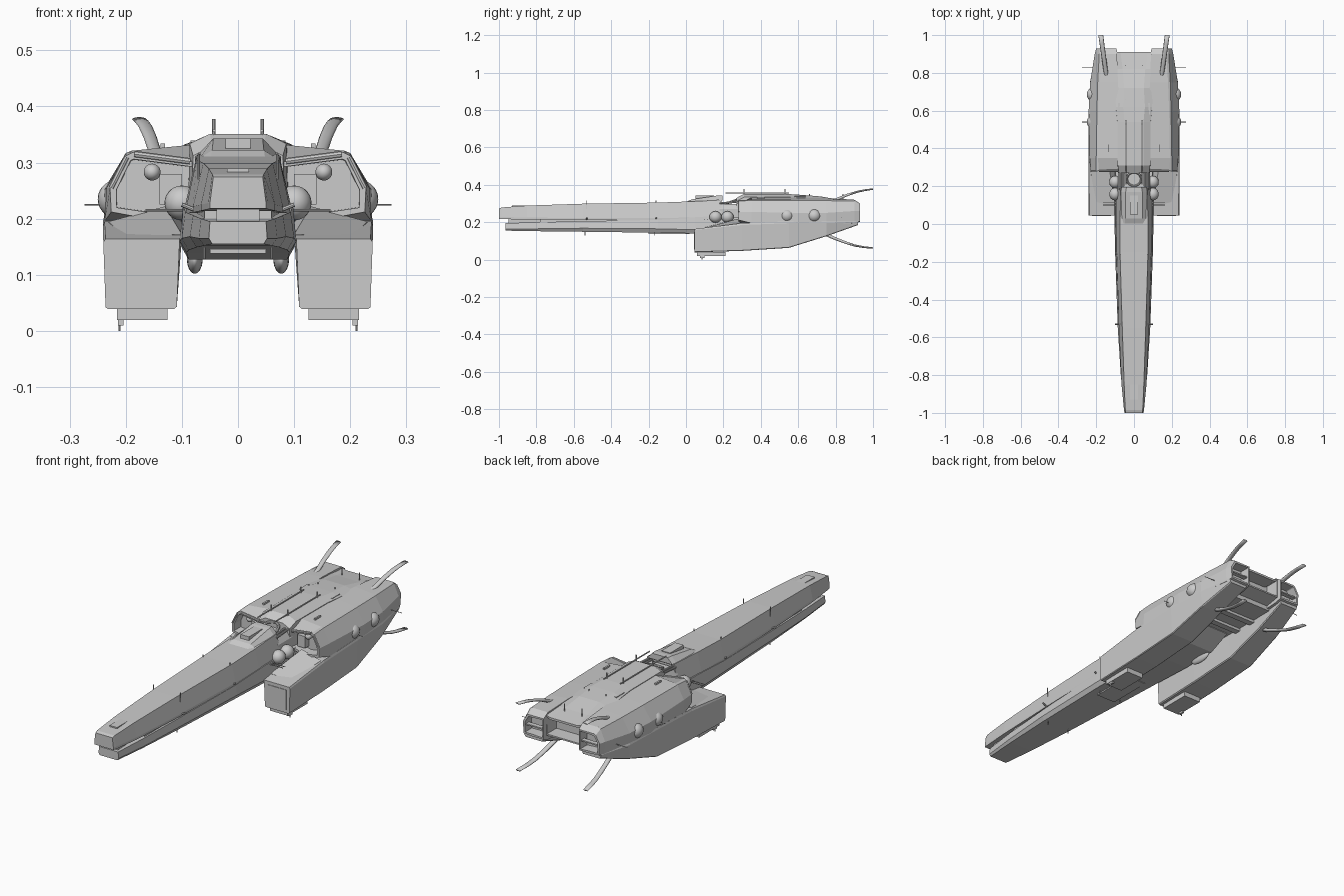
import bpy, bmesh, math
from mathutils import Vector


def finish(bm, name, mirror=False, smooth=False):
    bmesh.ops.recalc_face_normals(bm, faces=bm.faces[:])
    me = bpy.data.meshes.new(name)
    bm.to_mesh(me)
    bm.free()
    ob = bpy.data.objects.new(name, me)
    bpy.context.collection.objects.link(ob)
    if mirror:
        ob.modifiers.new("mirror", 'MIRROR').use_clip = False
    for p in me.polygons:
        p.use_smooth = smooth
    return ob


def loft(name, rings, sym=False, mirror=False, front=None, back=None, smooth=False):
    """Skin cross-sections (y, [(x, z)...]); sym completes half sections; front/back = (inset, depth)."""
    bm = bmesh.new()
    loops = []
    for y, pts in rings:
        pts = list(pts) + ([(-x, z) for x, z in reversed(pts)] if sym else [])
        loops.append([bm.verts.new((x, y, z)) for x, z in pts])
    n = len(loops[0])
    for a, b in zip(loops, loops[1:]):
        for i in range(n):
            bm.faces.new((a[i], a[(i + 1) % n], b[(i + 1) % n], b[i]))
    caps = [bm.faces.new(loops[0]), bm.faces.new(loops[-1])]
    bmesh.ops.recalc_face_normals(bm, faces=bm.faces[:])
    for cap, rec in zip(caps, (front, back)):
        if rec:
            bmesh.ops.inset_region(bm, faces=[cap], thickness=rec[0])
            bmesh.ops.inset_region(bm, faces=[cap], thickness=0.001, depth=-rec[1])
    return finish(bm, name, mirror, smooth)


def box(name, x0, x1, y0, y1, z0, z1, mirror=False):
    r = [(x0, z0), (x1, z0), (x1, z1), (x0, z1)]
    return loft(name, [(y0, r), (y1, r)], mirror=mirror)


def ball(name, c, s):
    bm = bmesh.new()
    bmesh.ops.create_uvsphere(bm, u_segments=24, v_segments=14, radius=1)
    for v in bm.verts:
        v.co = Vector((v.co.x * s[0] + c[0], v.co.y * s[1] + c[1], v.co.z * s[2] + c[2]))
    return finish(bm, name, True, True)


def rod(name, a, b, r=0.002, mirror=True):
    a, b = Vector(a), Vector(b)
    bm = bmesh.new()
    bmesh.ops.create_cone(bm, segments=8, radius1=r, radius2=r, depth=(b - a).length, cap_ends=True)
    q = (b - a).to_track_quat('Z', 'Y')
    for v in bm.verts:
        v.co = q @ v.co + (a + b) / 2
    return finish(bm, name, mirror)


# long upper nose hull
loft("upper_nose", [
    (-1.0, [(.044, .274), (.05, .228), (.05, .218)]),
    (-.985, [(.046, .279), (.053, .228), (.053, .217)]),
    (-.85, [(.052, .289), (.066, .225), (.066, .214)]),
    (-.55, [(.062, .299), (.080, .222), (.080, .211)]),
    (-.15, [(.074, .305), (.092, .222), (.092, .21)]),
    (.02, [(.074, .311), (.094, .225), (.094, .21)]),
    (.19, [(.07, .318), (.090, .235), (.094, .21)])], sym=True, back=(.008, .02))

# lower nose hull, running back under the neck
loft("lower_nose", [
    (-.965, [(.050, .195), (.052, .165), (.046, .155)]),
    (-.80, [(.066, .200), (.070, .165), (.060, .152)]),
    (-.55, [(.080, .206), (.086, .168), (.074, .149)]),
    (-.15, [(.094, .212), (.100, .165), (.088, .144)]),
    (.05, [(.098, .224), (.104, .160), (.092, .140)]),
    (.27, [(.098, .224), (.104, .155), (.088, .127)]),
    (.45, [(.090, .224), (.100, .155), (.085, .127)]),
    (.56, [(.090, .224), (.100, .200), (.085, .175)])], sym=True)
box("jaw_core", -.038, .038, -.95, -.4, .185, .235)
loft("jaw_filler", [(-.78, [(.06, .19), (.06, .23)]), (.1, [(.085, .19), (.085, .23)])], sym=True)

# raised collar on top of the nose
loft("nose_collar", [
    (-.02, [(.050, .300), (.064, .300)]),
    (.03, [(.046, .322), (.068, .308)]),
    (.17, [(.044, .343), (.068, .318)]),
    (.195, [(.040, .343), (.066, .316)])], sym=True)
box("collar_panel", -.022, .022, .05, .15, .325, .343)

# neck between the nose and the main body
loft("neck", [(.18, [(.066, .298), (.084, .27), (.084, .2)]),
              (.34, [(.066, .298), (.084, .27), (.084, .2)])], sym=True)
bpy.ops.mesh.primitive_torus_add(location=(0, .238, .308), rotation=(math.radians(20), 0, 0),
                                 major_radius=.038, minor_radius=.006,
                                 major_segments=28, minor_segments=8)
bpy.context.object.name = "neck_ring"
bpy.ops.object.shade_smooth_by_angle()
for x in (.055, .072):
    rod("neck_pipe", (x, .18, .302), (x, .3, .31), .005)

# central spine of the main body
loft("body_spine", [
    (.27, [(.045, .330), (.080, .312), (.085, .18)]),
    (.31, [(.050, .351), (.086, .334), (.090, .18)]),
    (.54, [(.050, .351), (.088, .334), (.100, .18)]),
    (.62, [(.058, .346), (.096, .332), (.100, .18)]),
    (.72, [(.052, .338), (.100, .326), (.100, .185)]),
    (.82, [(.060, .318), (.100, .320), (.100, .195)]),
    (.91, [(.072, .304), (.096, .312), (.096, .215)])], sym=True, back=(.01, .07))

# side bodies with recessed openings at the front and the tail
loft("side_body", [
    (.28, [(.070, .300), (.188, .318), (.200, .312), (.228, .255), (.226, .212), (.150, .198), (.070, .220)]),
    (.35, [(.070, .333), (.190, .321), (.200, .317), (.234, .255), (.238, .195), (.150, .185), (.070, .185)]),
    (.60, [(.075, .333), (.186, .320), (.196, .316), (.240, .250), (.238, .190), (.150, .180), (.075, .180)]),
    (.75, [(.085, .330), (.180, .320), (.192, .315), (.232, .250), (.230, .190), (.150, .180), (.085, .180)]),
    (.90, [(.090, .320), (.172, .320), (.184, .314), (.208, .260), (.204, .195), (.150, .192), (.090, .192)]),
    (.93, [(.092, .300), (.172, .300), (.180, .295), (.200, .260), (.196, .205), (.150, .202), (.092, .202)])],
    mirror=True, front=(.012, .05), back=(.01, .05))
ball("recess_lamp", (.153, .31, .283), (.015, .018, .015))
box("recess_machinery", .10, .14, .30, .35, .225, .28, True)
box("tail_vane", .098, .192, .90, .922, .243, .249, True)

# front rims that frame the openings
rod("rim_top", (.085, .282, .302), (.185, .282, .315), .006)
rod("rim_side", (.198, .282, .31), (.226, .282, .255), .005)

# lower pods
loft("lower_pod", [
    (.045, [(.104, .164), (.236, .164), (.240, .158), (.236, .042), (.232, .039), (.114, .039), (.109, .043)]),
    (.30, [(.098, .195), (.238, .195), (.241, .185), (.236, .050), (.232, .047), (.114, .047), (.109, .051)]),
    (.55, [(.100, .205), (.238, .205), (.241, .195), (.235, .066), (.231, .063), (.116, .063), (.111, .067)]),
    (.75, [(.100, .205), (.230, .205), (.233, .195), (.222, .128), (.218, .125), (.116, .125), (.111, .129)]),
    (.92, [(.100, .208), (.198, .208), (.201, .203), (.196, .188), (.192, .185), (.108, .185), (.104, .189)])],
    mirror=True)
box("pod_foot", .126, .216, .06, .21, .019, .042, True)
rod("foot_pin", (.211, .085, 0), (.211, .085, .022))
box("foot_clip", .204, .214, .075, .1, .01, .02, True)
box("pod_face_panel", .122, .222, .0425, .05, .055, .148, True)

# fairing from the pod top up to the body
loft("pod_fairing", [
    (.10, [(.10, .165), (.21, .165), (.205, .168), (.10, .172)]),
    (.29, [(.085, .18), (.238, .18), (.230, .195), (.13, .222)])], mirror=True)

# structure in the channel between the pods
box("channel_roof", -.1, .1, .5, .84, .178, .2)
for y in (.6, .7):
    box("channel_beam", -.102, .102, y, y + .03, .165, .19)
ball("belly_capsule", (.077, .38, .128), (.014, .06, .026))

# round domes on the flanks
for y in (.54, .685):
    ball("flank_dome", (.216, y, .235), (.034, .036, .034))
for y in (.158, .222):
    ball("neck_dome", (.1, y, .228), (.031, .033, .031))

# four curved tail fins
for name, pts in (
        ("upper_fin", [(.74, .300), (.80, .320), (.86, .345), (.92, .364), (.96, .372), (1.0, .377)]),
        ("lower_fin", [(.72, .150), (.78, .120), (.84, .096), (.90, .076), (.95, .067), (1.0, .062)])):
    rings = []
    for y, z in pts:
        t = (y - .74) / .26
        x = .140 + .036 * t
        w, h = .011 + .002 * t, .010 - .006 * t
        rings.append((y, [(x + w * math.cos(a * math.tau / 10), z + h * math.sin(a * math.tau / 10))
                          for a in range(10)]))
    loft(name, rings, mirror=True, smooth=True)

# roof rails, posts and antennas
rod("roof_rail", (.043, .21, .357), (.043, .55, .357), .003)
for y in (.31, .53):
    rod("roof_post", (.043, y, .345), (.043, y, .378), .003)
for y in (.66, .84):
    rod("tail_post", (.045, y, .31), (.045, y, .35))
for y in (-.53, -.16):
    rod("nose_antenna", (.07, y, .27), (.07, y, .315))
    rod("nose_side_pin", (.075, y, .215), (.1, y, .225), .004)
    rod("belly_antenna", (.06, y - .01, .16), (.06, y - .01, .128))
for y in (.54, .83):
    rod("flank_antenna", (.2, y, .225), (.274, y, .225), .0015)
for y in (.1, .115):
    rod("neck_antenna", (.08, y, .215), (.165, y, .215), .002)

# small raised plates on the roof and nose
box("roof_plate", .13, .138, .38, .42, .322, .334, True)
box("roof_vent", .075, .085, .58, .64, .32, .339, True)
box("nose_plate", -.02, .02, -.93, -.8, .28, .289)
box("belly_plate", -.05, .05, -.2, .02, .138, .15)
